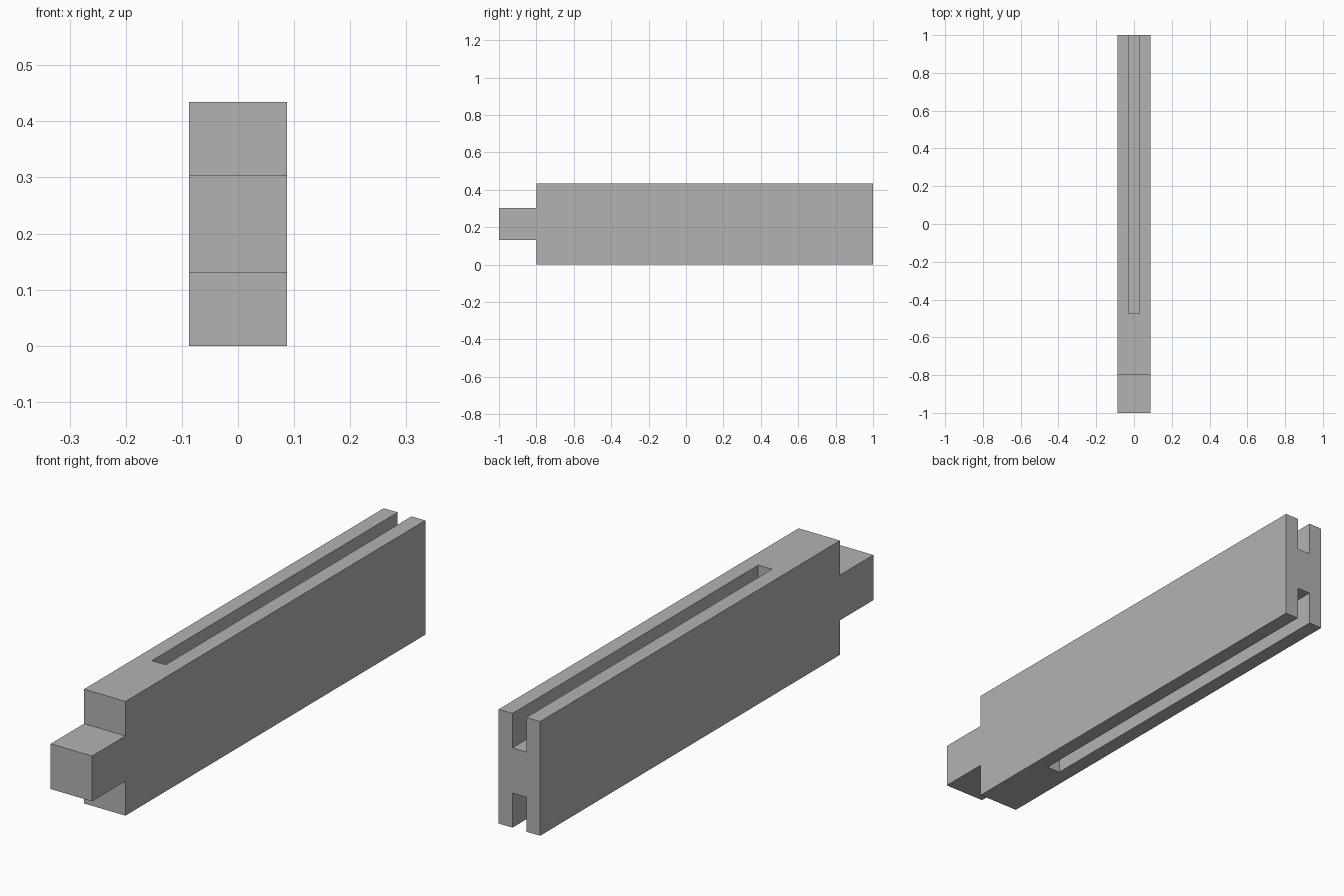
import bpy
import bmesh
from mathutils import Matrix, Vector

if "Cube" in bpy.data.objects:
    bpy.data.objects.remove(bpy.data.objects["Cube"], do_unlink=True)

HALF_W, HEIGHT = 0.087, 0.434
SHOULDER = 0.131            # height of tenon shoulders and depth of grooves
SHOULDER_Y, GROOVE_Y = -0.8, -0.475
GROOVE_HALF = 0.029

grey = bpy.data.materials.new("plain_grey")
grey.use_nodes = True
colour = (0.45, 0.45, 0.45, 1)
grey.diffuse_color = colour
grey.node_tree.nodes["Principled BSDF"].inputs["Base Color"].default_value = colour


def make_object(name, bm):
    bmesh.ops.recalc_face_normals(bm, faces=bm.faces)
    mesh = bpy.data.meshes.new(name)
    bm.to_mesh(mesh)
    bm.free()
    mesh.materials.append(grey)
    obj = bpy.data.objects.new(name, mesh)
    bpy.context.collection.objects.link(obj)
    return obj


def box(name, low, high):
    low, high = Vector(low), Vector(high)
    bm = bmesh.new()
    bmesh.ops.create_cube(bm, size=1, matrix=Matrix.Translation((low + high) / 2)
                          @ Matrix.Diagonal((*(high - low), 1)))
    return make_object(name, bm)


# Rail with a tenon on its front end, extruded across x from a side profile
top = HEIGHT - SHOULDER
profile = [(1, 0), (1, HEIGHT), (SHOULDER_Y, HEIGHT), (SHOULDER_Y, top),
           (-1, top), (-1, SHOULDER), (SHOULDER_Y, SHOULDER), (SHOULDER_Y, 0)]
bm = bmesh.new()
side = bm.faces.new([bm.verts.new((-HALF_W, y, z)) for y, z in profile])
sweep = bmesh.ops.extrude_face_region(bm, geom=[side])
verts = [v for v in sweep["geom"] if isinstance(v, bmesh.types.BMVert)]
bmesh.ops.translate(bm, verts=verts, vec=(2 * HALF_W, 0, 0))
rail = make_object("grooved_rail", bm)

# Grooves in the top and bottom edges, open at the back end
for name, z0, z1 in (("top_groove_cutter", top, HEIGHT + 0.1),
                     ("bottom_groove_cutter", -0.1, SHOULDER)):
    cutter = box(name, (-GROOVE_HALF, GROOVE_Y, z0), (GROOVE_HALF, 1.1, z1))
    cutter.hide_render = True
    cutter.hide_viewport = True
    cutter.display_type = 'WIRE'
    cut = rail.modifiers.new(name, 'BOOLEAN')
    cut.operation = 'DIFFERENCE'
    cut.solver = 'EXACT'
    cut.object = cutter
